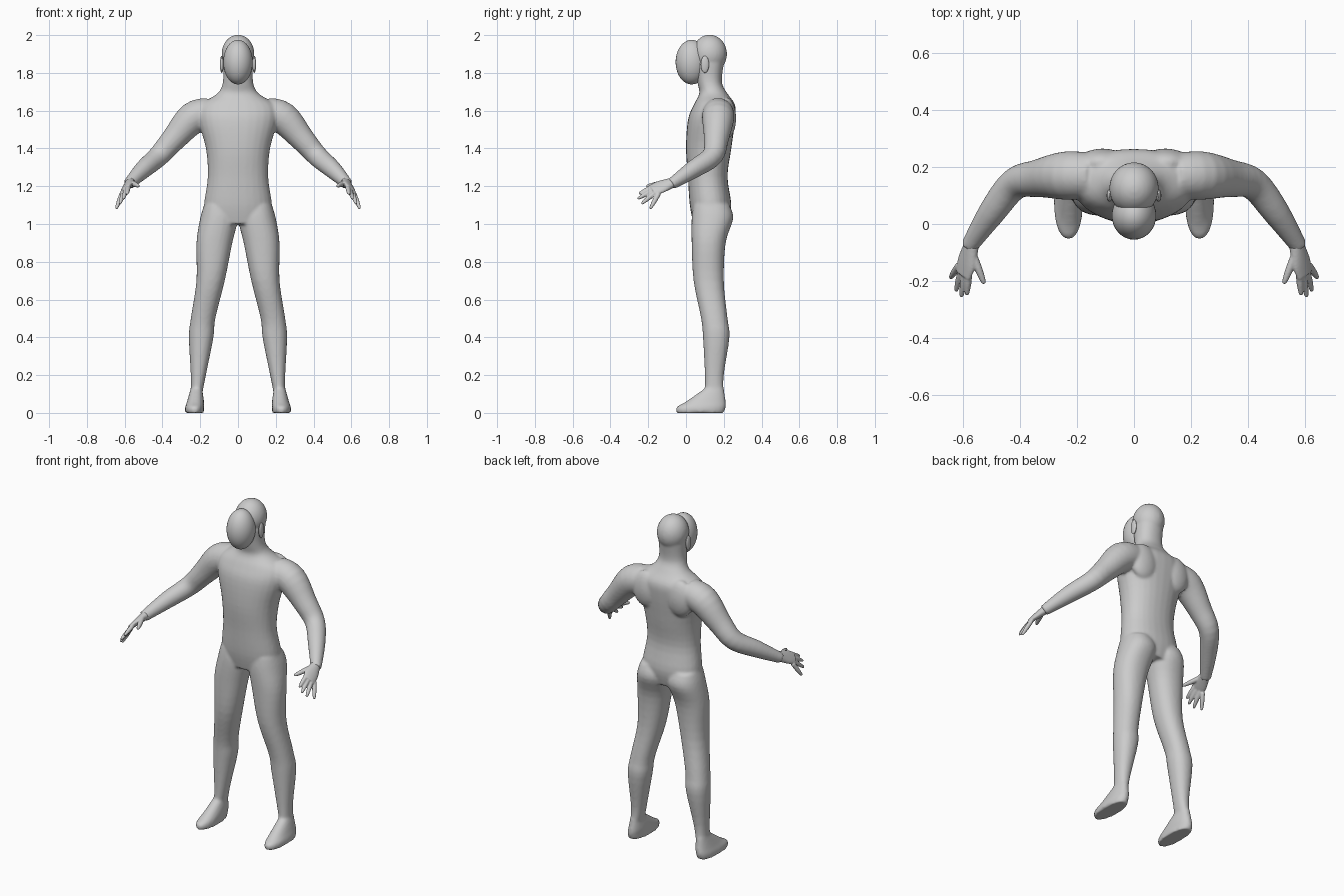
import bpy, bmesh, math
from mathutils import Vector, Matrix

if "Cube" in bpy.data.objects:
    bpy.data.objects.remove(bpy.data.objects["Cube"])

GREY = (0.6, 0.6, 0.6, 1)
skin = bpy.data.materials.new("plain grey")
skin.use_nodes = True
skin.diffuse_color = GREY
skin.node_tree.nodes["Principled BSDF"].inputs["Base Color"].default_value = GREY


def flow(rows, steps=4):
    """Pass a smooth curve through rows of measurements."""
    rows = [Vector(row) for row in rows]
    padded = [rows[0], *rows, rows[-1]]
    result = []
    for before, start, end, after in zip(padded, rows, rows[1:], padded[3:]):
        leave, arrive = (end - before) / 2, (after - start) / 2
        for step in range(steps):
            t = step / steps
            ease = t * t * (3 - 2 * t)
            result.append(start.lerp(end, ease) + leave * t * (1 - t) ** 2
                          - arrive * t * t * (1 - t))
    return result + [rows[-1]]


def loft(bm, rings, power=2, count=28):
    """Skin closed rings given as (centre, half axis u, half axis v)."""
    def bulge(value):
        return math.copysign(abs(value) ** (2 / power), value)

    loops = []
    for centre, u, v in rings:
        angles = [math.tau * i / count for i in range(count)]
        loops.append([bm.verts.new(centre + u * bulge(math.cos(a)) + v * bulge(math.sin(a)))
                      for a in angles])
    for lower, upper in zip(loops, loops[1:]):
        for i in range(count):
            bm.faces.new((lower[i - 1], lower[i], upper[i], upper[i - 1]))
    bm.faces.new(loops[0])
    bm.faces.new(loops[-1])


def stack(bm, levels, side=1, power=2.2):
    """Horizontal sections: height, inner x, outer x, front y, back y."""
    rings = []
    for height, inner, outer, front, back in flow(levels):
        centre = Vector((side * (inner + outer) / 2, (front + back) / 2, height))
        rings.append((centre, Vector(((outer - inner) / 2, 0, 0)),
                      Vector((0, (back - front) / 2, 0))))
    loft(bm, rings, power)


def tube(bm, path, side=1):
    """Round limb: x, y, z and radius along a path."""
    path = flow(path)
    points = [Vector((side * p[0], p[1], p[2])) for p in path]
    rings = []
    for i, point in enumerate(points):
        ahead = points[min(i + 1, len(points) - 1)]
        along = (ahead - points[max(i - 1, 0)]).normalized()
        across = along.cross(Vector((0, 0, 1))).normalized()
        rings.append((point, across * path[i][3], along.cross(across) * path[i][3]))
    loft(bm, rings)


def ball(bm, centre, radii):
    place = Matrix.Translation(centre) @ Matrix.Diagonal((*radii, 1))
    bmesh.ops.create_uvsphere(bm, u_segments=32, v_segments=20, radius=1, matrix=place)


def finish(bm, name, voxel=0, passes=0):
    """Turn the shells into an object, blending them into one skin if asked."""
    bmesh.ops.recalc_face_normals(bm, faces=bm.faces)
    mesh = bpy.data.meshes.new(name)
    bm.to_mesh(mesh)
    bm.free()
    mesh.materials.append(skin)
    mesh.shade_smooth()
    part = bpy.data.objects.new(name, mesh)
    bpy.context.collection.objects.link(part)
    if voxel:
        blend = part.modifiers.new("blend", 'REMESH')
        blend.mode = 'VOXEL'
        blend.voxel_size = voxel
        blend.use_smooth_shade = True
        soften = part.modifiers.new("soften", 'SMOOTH')
        soften.factor = 0.5
        soften.iterations = passes


# Trunk and neck: height, half width, front, back
trunk = [(1, 0.17, 0.04, 0.22), (1.1, 0.18, 0.02, 0.24), (1.25, 0.16, 0.01, 0.22),
         (1.4, 0.17, 0, 0.24), (1.55, 0.21, 0.01, 0.26), (1.63, 0.2, 0.04, 0.26),
         (1.69, 0.11, 0.07, 0.22), (1.75, 0.08, 0.06, 0.19), (1.85, 0.08, 0.04, 0.2)]
leg = [(1.1, 0.02, 0.18, 0.04, 0.23), (1.03, 0, 0.2, 0.03, 0.25),
       (0.9, 0.03, 0.22, 0.03, 0.21), (0.7, 0.07, 0.22, 0.04, 0.2),
       (0.5, 0.12, 0.25, 0.08, 0.22), (0.4, 0.13, 0.26, 0.09, 0.23),
       (0.2, 0.17, 0.25, 0.1, 0.2), (0.1, 0.19, 0.25, 0.1, 0.2)]
foot = [(0.13, 0.19, 0.25, 0.1, 0.2), (0.06, 0.18, 0.27, 0, 0.21),
        (0.03, 0.18, 0.28, -0.05, 0.21), (0, 0.18, 0.28, -0.05, 0.2)]
arm = [(0.15, 0.17, 1.59, 0.08), (0.24, 0.17, 1.56, 0.085), (0.34, 0.16, 1.45, 0.066),
       (0.42, 0.14, 1.36, 0.056), (0.5, 0.04, 1.29, 0.048), (0.58, -0.08, 1.21, 0.03)]

body = bmesh.new()
stack(body, [(height, -half, half, front, back) for height, half, front, back in trunk])
ball(body, (0, 0.125, 1.9), (0.087, 0.092, 0.102))
for side in (1, -1):
    stack(body, leg, side)
    stack(body, foot, side)
    tube(body, arm, side)
    # Shoulder blade
    ball(body, (side * 0.11, 0.215, 1.56), (0.09, 0.05, 0.11))
finish(body, "body", 0.008, 6)

# Smooth oval face piece
face = bmesh.new()
ball(face, (0, 0.03, 1.857), (0.078, 0.085, 0.118))
finish(face, "face_mask")


def digit(bm, knuckle, tip, radius, side):
    """Finger that tapers to a rounded end."""
    tube(bm, [(*knuckle.lerp(tip, t), radius * math.sqrt(1 - 0.85 * t ** 4))
              for t in (0, 0.5, 0.9, 1)], side)


for side, label in ((1, "left"), (-1, "right")):
    # Palm
    hand = bmesh.new()
    wrist, knuckles = Vector((side * 0.57, -0.07, 1.22)), Vector((side * 0.6, -0.18, 1.18))
    across = Vector((side * 0.6, 0.4, -0.6)).normalized()
    normal = (knuckles - wrist).cross(across).normalized()
    loft(hand, [(wrist.lerp(knuckles, t), across * width, normal * depth)
                for t, width, depth in flow([(0, 0.028, 0.025), (0.6, 0.042, 0.018),
                                             (1, 0.036, 0.012)])])
    # Thumb, then four fingers fanned from index to little finger
    digit(hand, Vector((0.565, -0.11, 1.22)), Vector((0.526, -0.21, 1.2)), 0.014, side)
    for i in range(4):
        t = i / 3
        knuckle = Vector((0.58, -0.17, 1.2)).lerp(Vector((0.615, -0.145, 1.16)), t)
        tip = Vector((0.587, -0.25, 1.16)).lerp(Vector((0.645, -0.19, 1.08)), t)
        tip.y -= 0.03 * math.sin(math.pi * t)
        digit(hand, knuckle, tip, 0.0125, side)
    finish(hand, label + "_hand", 0.004, 3)

    # Ear
    ear = bmesh.new()
    ball(ear, (side * 0.086, 0.1, 1.845), (0.01, 0.022, 0.045))
    finish(ear, label + "_ear")
